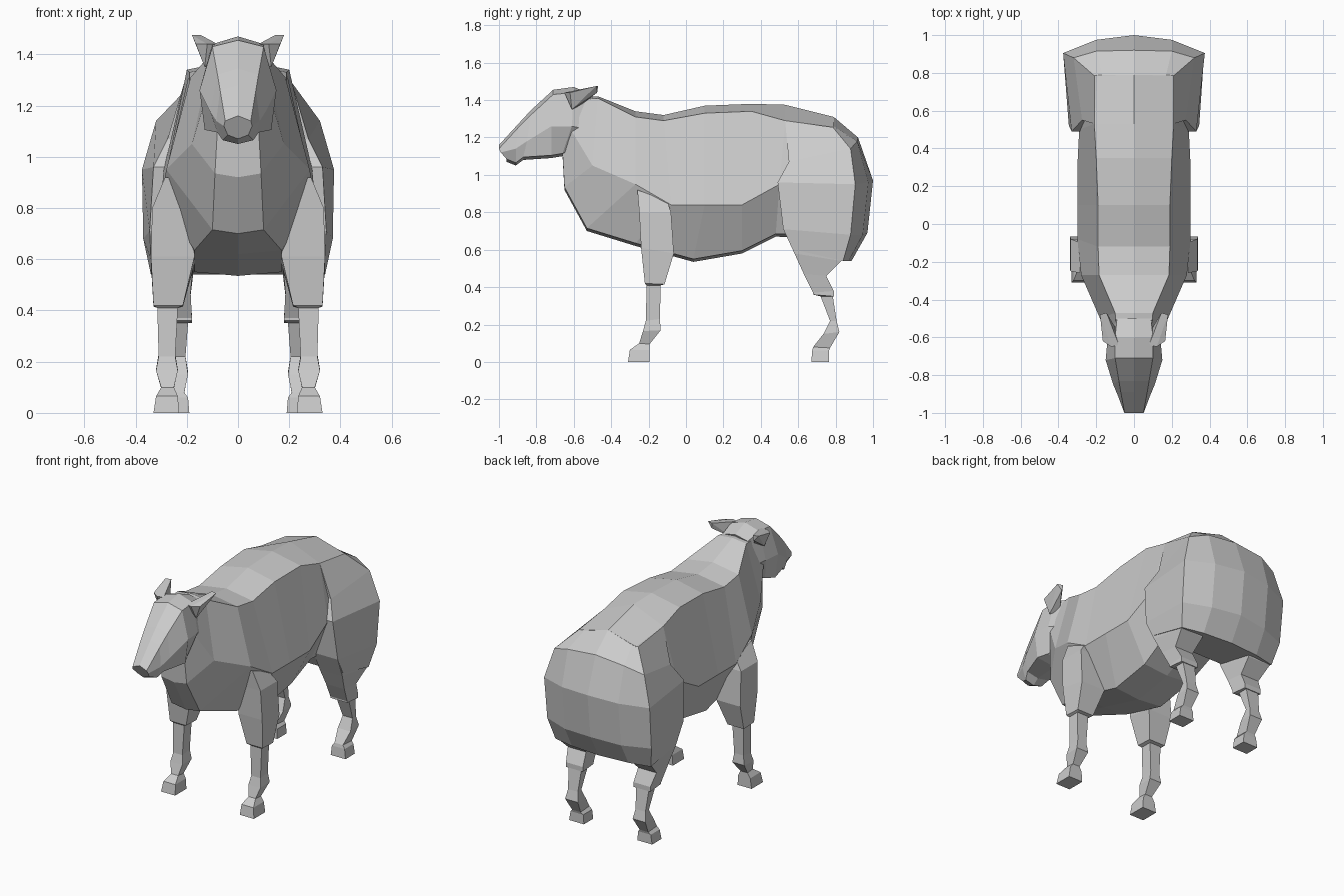
import bpy, bmesh


def make_object(name, bm, mirror=False):
    bmesh.ops.recalc_face_normals(bm, faces=bm.faces)
    me = bpy.data.meshes.new(name)
    bm.to_mesh(me)
    bm.free()
    ob = bpy.data.objects.new(name, me)
    bpy.context.collection.objects.link(ob)
    if mirror:
        ob.modifiers.new("both_sides", 'MIRROR').use_axis[0] = True
    return ob


def loft(name, rings, mirror=False):
    """Skin a list of closed point rings and cap both ends."""
    bm = bmesh.new()
    vs = [[bm.verts.new(p) for p in r] for r in rings]
    n = len(vs[0])
    for a, b in zip(vs, vs[1:]):
        for i in range(n):
            j = (i + 1) % n
            bm.faces.new((a[i], a[j], b[j], b[i]))
    bm.faces.new(vs[0])
    bm.faces.new(vs[-1])
    return make_object(name, bm, mirror)


def flip(points):
    return [(-x, y, z) for x, y, z in reversed(points)]


def body_ring(yt, zt, xu, zu, xs, ys, zs, xl, yb, zb):
    """Eight-sided section: back ridge, back edge, flank, belly edge, belly."""
    half = [(xu, yt, zu), (xs, ys, zs), (xl, yb, zb + .015)]
    return [(0, yt, zt)] + half + [(0, yb, zb)] + flip(half)


def leg_ring(x0, x1, yf, zf, yb, zb):
    return [(x0, yf, zf), (x1, yf, zf), (x1, yb, zb), (x0, yb, zb)]


# Neck, chest, back and belly
loft("torso", [body_ring(*r) for r in [
    (-.60, 1.42, .09, 1.40, .12, -.62, 1.25, .08, -.66, 1.10),
    (-.47, 1.42, .10, 1.41, .18, -.50, 1.05, .09, -.65, .92),
    (-.27, 1.34, .185, 1.31, .28, -.27, .95, .10, -.53, .70),
    (-.12, 1.32, .19, 1.29, .30, -.08, .84, .17, -.27, .62),
    (.10, 1.37, .19, 1.33, .30, .10, .84, .17, .04, .535),
    (.35, 1.38, .20, 1.34, .30, .30, .84, .17, .30, .58),
    (.53, 1.375, .21, 1.29, .29, .50, .95, .18, .48, .67),
    (.79, 1.31, .21, 1.25, .27, .79, .95, .18, .79, .66),
]])

# Rounded woolly rump, stacked layers from top to bottom
rump = []
for xf, yf, zf, xr, yr, zr, ym, zm, yc, zc in [
    (.21, .53, 1.29, .21, .785, 1.255, .79, 1.26, .79, 1.31),
    (.275, .55, 1.07, .32, .88, 1.14, .915, 1.18, .92, 1.20),
    (.33, .49, .96, .375, .905, .95, .975, .96, 1.0, .97),
    (.345, .52, .71, .37, .88, .68, .945, .68, .97, .69),
    (.34, .58, .60, .34, .84, .54, .87, .54, .885, .54),
]:
    half = [(xf, yf, zf), (xr, yr, zr), (min(.2, xr - .04), ym, zm)]
    rump.append(half + [(0, yc, zc)] + flip(half))
loft("rump", rump)

# Head from muzzle to poll
loft("head", [body_ring(*r) for r in [
    (-1.0, 1.16, .05, 1.14, .055, -.99, 1.12, .04, -.96, 1.07),
    (-.89, 1.28, .07, 1.26, .085, -.91, 1.14, .06, -.91, 1.05),
    (-.83, 1.345, .08, 1.32, .11, -.85, 1.18, .08, -.87, 1.08),
    (-.71, 1.455, .10, 1.43, .15, -.72, 1.26, .13, -.72, 1.09),
    (-.60, 1.47, .10, 1.44, .14, -.61, 1.26, .10, -.66, 1.10),
    (-.50, 1.43, .09, 1.41, .12, -.56, 1.25, .08, -.62, 1.12),
]])

# Swept-back ears
bm = bmesh.new()
for p in [(.08, -.64, 1.44), (.08, -.58, 1.36), (.12, -.65, 1.44),
          (.165, -.62, 1.44), (.13, -.61, 1.35), (.145, -.47, 1.475),
          (.18, -.48, 1.475), (.15, -.475, 1.44)]:
    bm.verts.new(p)
bmesh.ops.convex_hull(bm, input=bm.verts)
make_object("ears", bm, True)

# Front legs: shoulder, cuff, shank, pastern, hoof
loft("front_legs", [leg_ring(*r) for r in [
    (.20, .285, -.26, .92, -.10, .86),
    (.18, .335, -.25, .80, -.08, .80),
    (.17, .34, -.24, .61, -.065, .58),
    (.215, .33, -.22, .42, -.115, .415),
    (.235, .315, -.21, .41, -.135, .41),
    (.245, .31, -.215, .22, -.14, .23),
    (.235, .32, -.23, .165, -.135, .17),
    (.25, .30, -.25, .10, -.195, .095),
    (.235, .32, -.30, .065, -.195, .065),
    (.23, .33, -.31, 0, -.195, 0),
]], True)

# Hind legs: thigh, hock, shank, pastern, hoof
loft("hind_legs", [leg_ring(*r) for r in [
    (.17, .345, .52, .71, .86, .68),
    (.175, .335, .58, .58, .83, .54),
    (.185, .315, .63, .47, .75, .46),
    (.18, .30, .68, .37, .79, .38),
    (.18, .30, .68, .36, .79, .35),
    (.195, .285, .72, .35, .785, .35),
    (.205, .275, .77, .22, .805, .22),
    (.195, .285, .735, .15, .82, .16),
    (.21, .27, .68, .08, .77, .075),
    (.195, .285, .675, .06, .765, .06),
    (.19, .295, .67, 0, .765, 0),
]], True)
